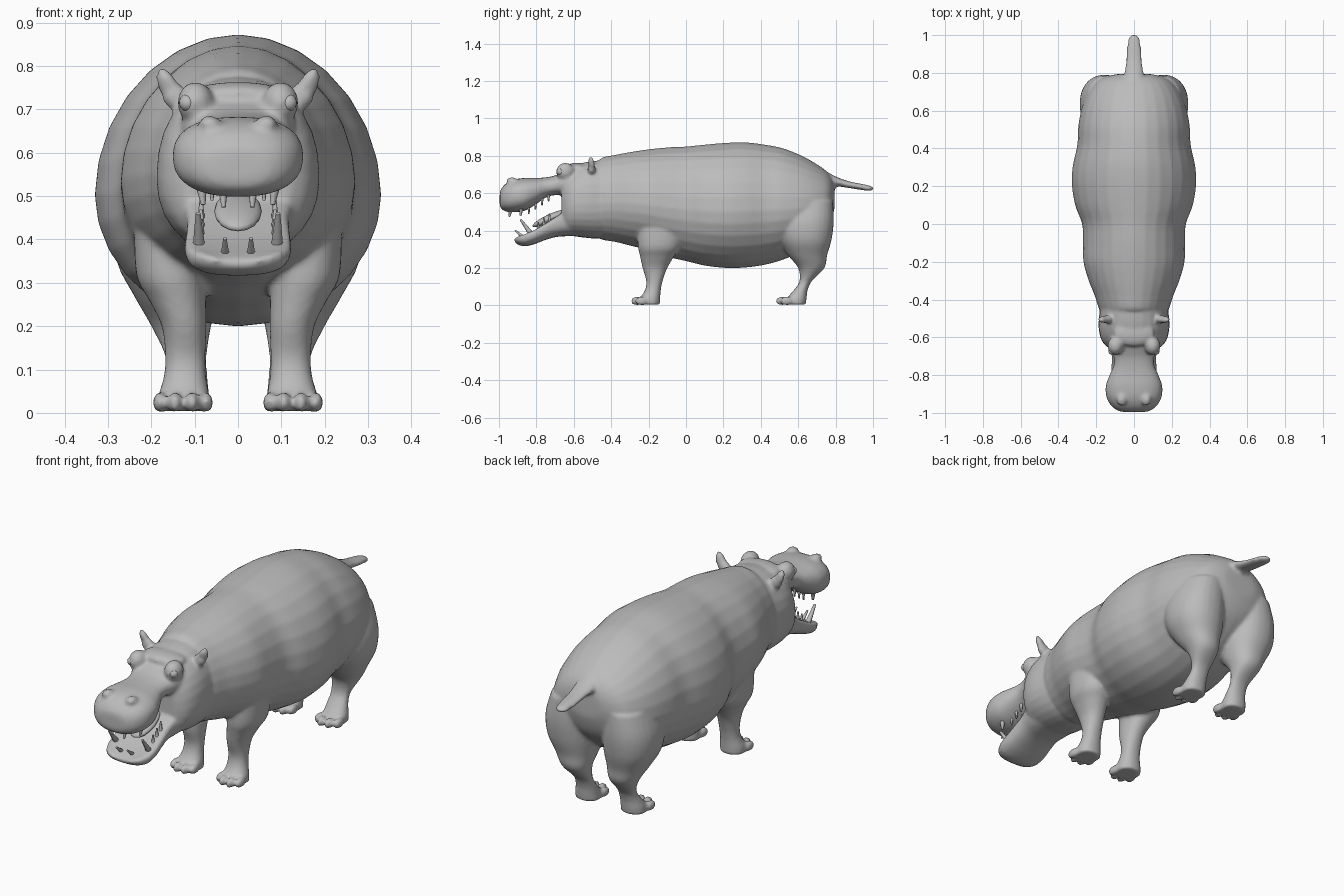
import bpy, bmesh, math
from mathutils import Vector, Matrix

grey = bpy.data.materials.new("hide grey")
grey.diffuse_color = (0.5, 0.5, 0.5, 1)


def finish(bm, name):
    bmesh.ops.recalc_face_normals(bm, faces=bm.faces)
    me = bpy.data.meshes.new(name)
    bm.to_mesh(me)
    bm.free()
    me.materials.append(grey)
    me.shade_smooth()
    ob = bpy.data.objects.new(name, me)
    bpy.context.collection.objects.link(ob)
    return ob


def smooth_path(secs, steps):
    """Catmull-Rom through the section tuples."""
    out = []
    for i in range(len(secs) - 1):
        p = [secs[max(0, min(len(secs) - 1, i + k))] for k in (-1, 0, 1, 2)]
        for s in range(steps):
            t = s / steps
            out.append([0.5 * (2 * b + (c - a) * t + (2 * a - 5 * b + 4 * c - d) * t * t
                               + (3 * b - a - 3 * c + d) * t ** 3) for a, b, c, d in zip(*p)])
    return out + [list(secs[-1])]


def loft(bm, secs, axis, mid=0.5, e=2.0, dent=0.0, mirror=False, n=28, steps=4):
    """Sections (t, x0, x1, b0, b1); axis 'Y' has b = z, axis 'Z' has b = y."""
    for side in ((1, -1) if mirror else (1,)):
        rings = []
        for t, x0, x1, b0, b1 in smooth_path(secs, steps):
            m = b0 + (b1 - b0) * mid
            ring = []
            for k in range(n):
                c, s = math.cos(2 * math.pi * k / n), math.sin(2 * math.pi * k / n)
                x = (x0 + x1) / 2 + (x1 - x0) / 2 * math.copysign(abs(c) ** (2 / e), c)
                b = m + math.copysign(abs(s) ** (2 / e), s) * (b1 - m if s > 0 else m - b0)
                b -= dent * max(s, 0) ** 2
                ring.append(bm.verts.new((side * x, t, b) if axis == 'Y' else (side * x, b, t)))
            rings.append(ring)
        for r, q in zip(rings, rings[1:]):
            for k in range(n):
                bm.faces.new((r[k], r[k - 1], q[k - 1], q[k]))
        bm.faces.new(rings[0])
        bm.faces.new(rings[-1])


def sym(rows):
    return [(t, -w, w, b0, b1) for t, w, b0, b1 in rows]


def ball(bm, loc, size, rot=(0, 0, 0), sides=(1, -1)):
    for s in sides:
        m = Matrix.Translation((s * loc[0], loc[1], loc[2]))
        for a, ax in zip(rot, 'XYZ'):
            m = m @ Matrix.Rotation(math.radians(a if ax == 'X' else s * a), 4, ax)
        bmesh.ops.create_uvsphere(bm, u_segments=16, v_segments=10, radius=1,
                                  matrix=m @ Matrix.Diagonal((*size, 1)))


skin = bmesh.new()

# torso: y, half width, underside, back
loft(skin, sym([(-0.47, 0.165, 0.38, 0.76), (-0.45, 0.185, 0.352, 0.79), (-0.38, 0.208, 0.34, 0.805),
                (-0.3, 0.24, 0.32, 0.82), (-0.2, 0.268, 0.295, 0.835), (-0.1, 0.27, 0.26, 0.845),
                (0.0, 0.275, 0.237, 0.85), (0.1, 0.312, 0.213, 0.86), (0.22, 0.33, 0.2, 0.87),
                (0.32, 0.322, 0.203, 0.872), (0.42, 0.3, 0.217, 0.86), (0.52, 0.295, 0.245, 0.84),
                (0.62, 0.275, 0.29, 0.8), (0.7, 0.24, 0.35, 0.755), (0.76, 0.19, 0.42, 0.71),
                (0.79, 0.11, 0.5, 0.66), (0.795, 0.04, 0.55, 0.61)]), 'Y', mid=0.45, e=1.95)

# head and cheeks
loft(skin, sym([(-0.38, 0.17, 0.38, 0.77), (-0.46, 0.182, 0.358, 0.775), (-0.54, 0.188, 0.362, 0.765),
                (-0.6, 0.178, 0.37, 0.745), (-0.64, 0.155, 0.375, 0.72), (-0.665, 0.12, 0.4, 0.69)]),
     'Y', mid=0.45, e=2.2)

# upper jaw and muzzle
loft(skin, sym([(-0.55, 0.14, 0.59, 0.74), (-0.64, 0.13, 0.59, 0.72), (-0.7, 0.108, 0.59, 0.695),
                (-0.75, 0.108, 0.577, 0.685), (-0.8, 0.13, 0.542, 0.682), (-0.86, 0.15, 0.507, 0.682),
                (-0.92, 0.145, 0.498, 0.673), (-0.965, 0.118, 0.503, 0.65), (-0.99, 0.08, 0.52, 0.62),
                (-0.996, 0.04, 0.54, 0.6)]), 'Y', e=2.4)

# lower jaw, hollowed along the top
loft(skin, sym([(-0.55, 0.14, 0.375, 0.55), (-0.64, 0.13, 0.37, 0.53), (-0.7, 0.118, 0.365, 0.495),
                (-0.76, 0.12, 0.347, 0.455), (-0.81, 0.124, 0.328, 0.425), (-0.86, 0.118, 0.316, 0.402),
                (-0.9, 0.095, 0.326, 0.385), (-0.92, 0.06, 0.345, 0.37)]), 'Y', mid=0.6, e=2.6, dent=0.025)

# front legs: height, inner x, outer x, front y, back y
loft(skin, [(0.45, 0.08, 0.24, -0.26, -0.02), (0.32, 0.075, 0.235, -0.257, -0.03),
            (0.26, 0.074, 0.205, -0.245, -0.065), (0.2, 0.073, 0.176, -0.232, -0.1),
            (0.13, 0.075, 0.168, -0.212, -0.125), (0.08, 0.073, 0.172, -0.22, -0.135),
            (0.04, 0.066, 0.184, -0.245, -0.138), (0.004, 0.064, 0.186, -0.25, -0.14)], 'Z', e=2.2, mirror=True)

# hind legs and thighs
loft(skin, [(0.56, 0.03, 0.25, 0.5, 0.785), (0.45, 0.025, 0.285, 0.48, 0.79), (0.35, 0.03, 0.28, 0.5, 0.778),
            (0.27, 0.045, 0.24, 0.545, 0.755), (0.2, 0.062, 0.2, 0.6, 0.74), (0.13, 0.072, 0.168, 0.607, 0.672),
            (0.08, 0.07, 0.172, 0.575, 0.65), (0.04, 0.066, 0.184, 0.54, 0.645),
            (0.004, 0.064, 0.186, 0.53, 0.64)], 'Z', e=2.2, mirror=True)

# toes
for y in (-0.25, 0.525):
    for x, dy in ((0.074, 0.012), (0.106, -0.012), (0.145, -0.012), (0.18, 0.012)):
        ball(skin, (x, y + dy, 0.024), (0.017, 0.034, 0.024))

# tail
loft(skin, sym([(0.66, 0.07, 0.62, 0.76), (0.74, 0.06, 0.63, 0.722), (0.8, 0.05, 0.637, 0.69),
                (0.87, 0.042, 0.628, 0.664), (0.94, 0.037, 0.617, 0.65), (0.985, 0.028, 0.612, 0.64),
                (1.0, 0.012, 0.618, 0.632)]), 'Y')

# eye sockets, brow, nostril swellings
ball(skin, (0.098, -0.645, 0.715), (0.042, 0.05, 0.048))
ball(skin, (0.0, -0.58, 0.735), (0.11, 0.07, 0.028), sides=(1,))
ball(skin, (0.065, -0.93, 0.667), (0.026, 0.032, 0.018))

# ears
ball(skin, (0.162, -0.505, 0.755), (0.024, 0.017, 0.044), rot=(8, 24, 20))
ball(skin, (0.145, -0.505, 0.73), (0.03, 0.022, 0.03))

# fuse the skin parts into one smooth surface
body = finish(skin, "body")
rm = body.modifiers.new("fuse", 'REMESH')
rm.mode = 'VOXEL'
rm.voxel_size = 0.009
rm.use_smooth_shade = True
sm = body.modifiers.new("soften", 'SMOOTH')
sm.iterations = 4
sm.factor = 0.5

# tongue
bm = bmesh.new()
ball(bm, (0, -0.73, 0.465), (0.055, 0.1, 0.022), rot=(25, 0, 0), sides=(1,))
finish(bm, "tongue")

# eyeballs
bm = bmesh.new()
ball(bm, (0.116, -0.672, 0.715), (0.02, 0.02, 0.02))
finish(bm, "eyes")


def teeth(name, rows):
    """Tapered teeth from root to tip, on both sides."""
    bm = bmesh.new()
    for root, tip, r in rows:
        for s in (1, -1):
            a, b = (Vector((s * p[0], p[1], p[2])) for p in (root, tip))
            m = Matrix.Translation((a + b) / 2) @ (b - a).to_track_quat('Z', 'Y').to_matrix().to_4x4()
            bmesh.ops.create_cone(bm, cap_ends=True, segments=8, radius1=r, radius2=r * 0.4,
                                  depth=(b - a).length, matrix=m)
    ob = finish(bm, name)
    ob.data.set_sharp_from_angle(angle=math.radians(50))


teeth("lower_teeth", [((0.09, -0.83, 0.385), (0.092, -0.885, 0.46), 0.014),
                      ((0.03, -0.87, 0.365), (0.03, -0.915, 0.402), 0.01)]
      + [((0.085, -0.79 + 0.03 * i, 0.40 + 0.022 * i), (0.085, -0.79 + 0.03 * i, 0.447 + 0.022 * i), 0.009)
         for i in range(3)])
teeth("upper_teeth", [((0.035, -0.935, 0.52), (0.033, -0.945, 0.474), 0.012),
                      ((0.085, -0.88, 0.525), (0.08, -0.885, 0.48), 0.013)]
      + [((0.06, -0.84 + 0.035 * i, 0.545 + 0.016 * i), (0.06, -0.84 + 0.035 * i, 0.49 + 0.022 * i), 0.009)
         for i in range(4)])
